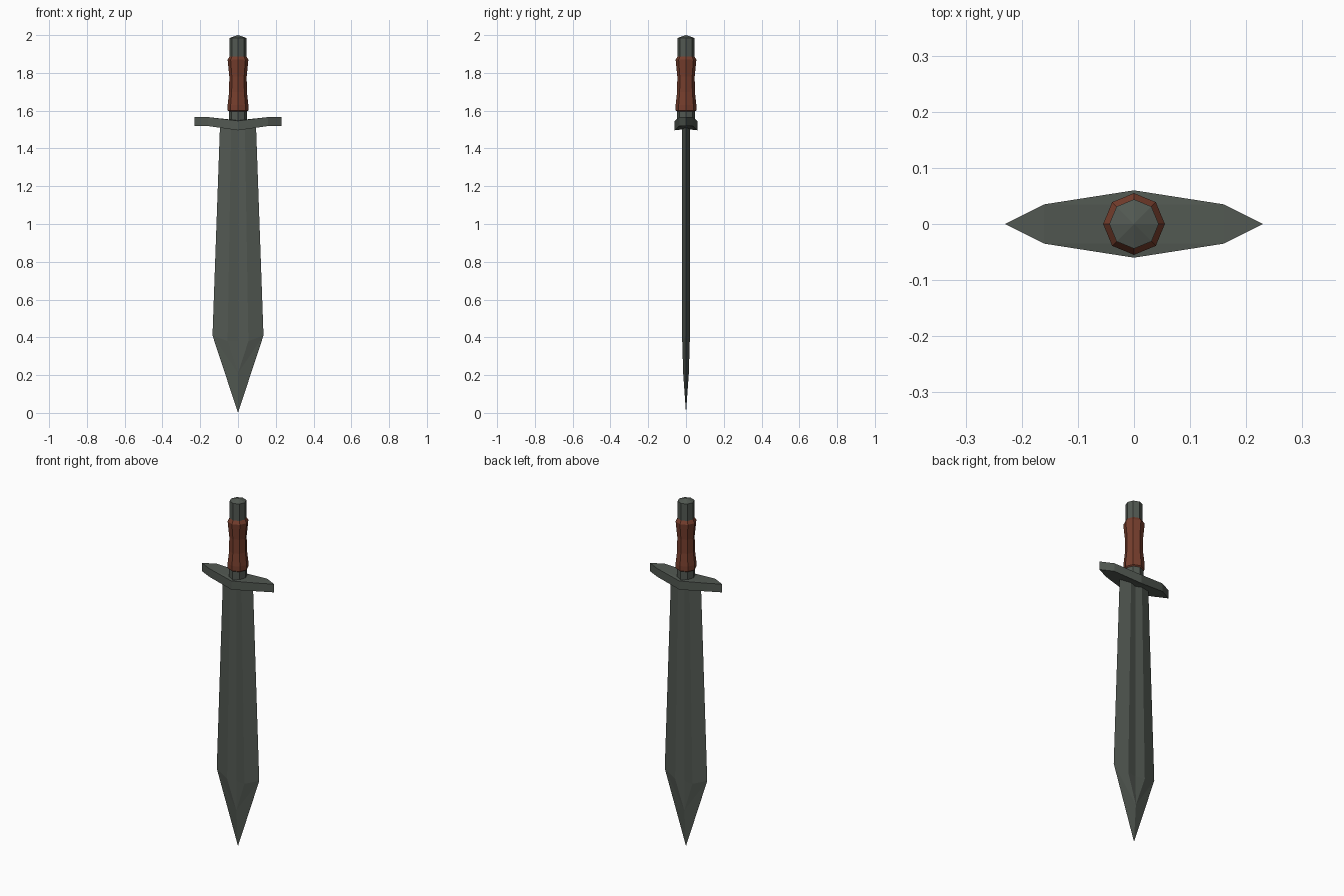
import bpy, bmesh, math

if "Cube" in bpy.data.objects:
    bpy.data.objects.remove(bpy.data.objects["Cube"])


def material(name, rgb):
    m = bpy.data.materials.new(name)
    m.diffuse_color = (*rgb, 1)
    m.use_nodes = True
    m.node_tree.nodes["Principled BSDF"].inputs["Base Color"].default_value = m.diffuse_color
    return m


steel = material("dark steel", (0.084, 0.098, 0.084))
leather = material("brown leather", (0.181, 0.048, 0.026))


def finish(name, bm, mat):
    bmesh.ops.recalc_face_normals(bm, faces=bm.faces)
    me = bpy.data.meshes.new(name)
    bm.to_mesh(me)
    bm.free()
    me.materials.append(mat)
    ob = bpy.data.objects.new(name, me)
    bpy.context.collection.objects.link(ob)
    return ob


def lathe(name, profile, mat, sides=8):
    """Stack of octagonal rings given as (radius, z); radius 0 makes a point."""
    bm = bmesh.new()
    rings = []
    for r, z in profile:
        n = sides if r else 1
        rings.append([bm.verts.new((r * math.cos(2 * math.pi * i / sides),
                                    r * math.sin(2 * math.pi * i / sides), z)) for i in range(n)])
    for a, b in zip(rings, rings[1:]):
        for i in range(sides):
            j = (i + 1) % sides
            if len(b) == 1:
                bm.faces.new((a[i], a[j], b[0]))
            else:
                bm.faces.new((a[i], a[j], b[j], b[i]))
    for ring in (rings[0], rings[-1]):
        if len(ring) > 2:
            bm.faces.new(ring)
    return finish(name, bm, mat)


# Blade: sharp edges, two ridges and a shallow V groove on each face
bm = bmesh.new()


def blade_ring(z_edge, z_ridge, edge, ridge):
    t, g = 0.02, 0.012
    pts = [(-edge, 0, z_edge), (-ridge, -t, z_ridge), (0, -g, z_ridge), (ridge, -t, z_ridge),
           (edge, 0, z_edge), (ridge, t, z_ridge), (0, g, z_ridge), (-ridge, t, z_ridge)]
    return [bm.verts.new(p) for p in pts]


top = blade_ring(1.53, 1.53, 0.095, 0.036)
low = blade_ring(0.41, 0.38, 0.135, 0.055)
for i in range(8):
    j = (i + 1) % 8
    bm.faces.new((top[i], top[j], low[j], low[i]))
bm.faces.new(top)
tip = bm.verts.new((0, 0, 0))
for y, (e1, r1, g, r2, e2) in ((-0.015, low[0:5]), (0.015, low[4:8] + low[0:1])):
    apex = bm.verts.new((0, y, 0.21))
    for f in ((e1, r1, apex), (e1, apex, tip), (r1, g, apex),
              (g, r2, apex), (r2, e2, apex), (e2, tip, apex)):
        bm.faces.new(f)
finish("blade", bm, steel)

# Crossguard: bent plate, wide in the middle, pointed at both ends
bm = bmesh.new()
outline = [(-0.23, 0), (-0.16, -0.035), (0, -0.06), (0.16, -0.035),
           (0.23, 0), (0.16, 0.035), (0, 0.06), (-0.16, 0.035)]


def guard_layer(z_mid, z_end):
    ring = [bm.verts.new((x, y, z_mid + (z_end - z_mid) * min(1, abs(x) / 0.16)))
            for x, y in outline]
    inner = [bm.verts.new((0, y, z_mid + 0.003)) for y in (-0.035, 0.035)]
    a, b = inner
    for f in ((ring[0], ring[1], ring[7]), (ring[1], a, b, ring[7]), (a, ring[3], ring[5], b),
              (ring[3], ring[4], ring[5]), (ring[1], ring[2], a), (ring[2], ring[3], a),
              (ring[5], ring[6], b), (ring[6], ring[7], b)):
        bm.faces.new(f)
    return ring


upper = guard_layer(1.546, 1.566)
lower = guard_layer(1.496, 1.519)
for i in range(8):
    j = (i + 1) % 8
    bm.faces.new((lower[i], lower[j], upper[j], upper[i]))
finish("crossguard", bm, steel)

# Handle: steel collar, waisted leather grip, steel pommel with a low point
lathe("collar", [(0.048, 1.53), (0.048, 1.605)], steel)
lathe("grip", [(0.046, 1.595), (0.055, 1.602), (0.055, 1.63), (0.047, 1.70),
               (0.046, 1.78), (0.055, 1.87), (0.044, 1.888)], leather)
lathe("pommel", [(0.044, 1.87), (0.044, 1.985), (0, 2.0)], steel)
